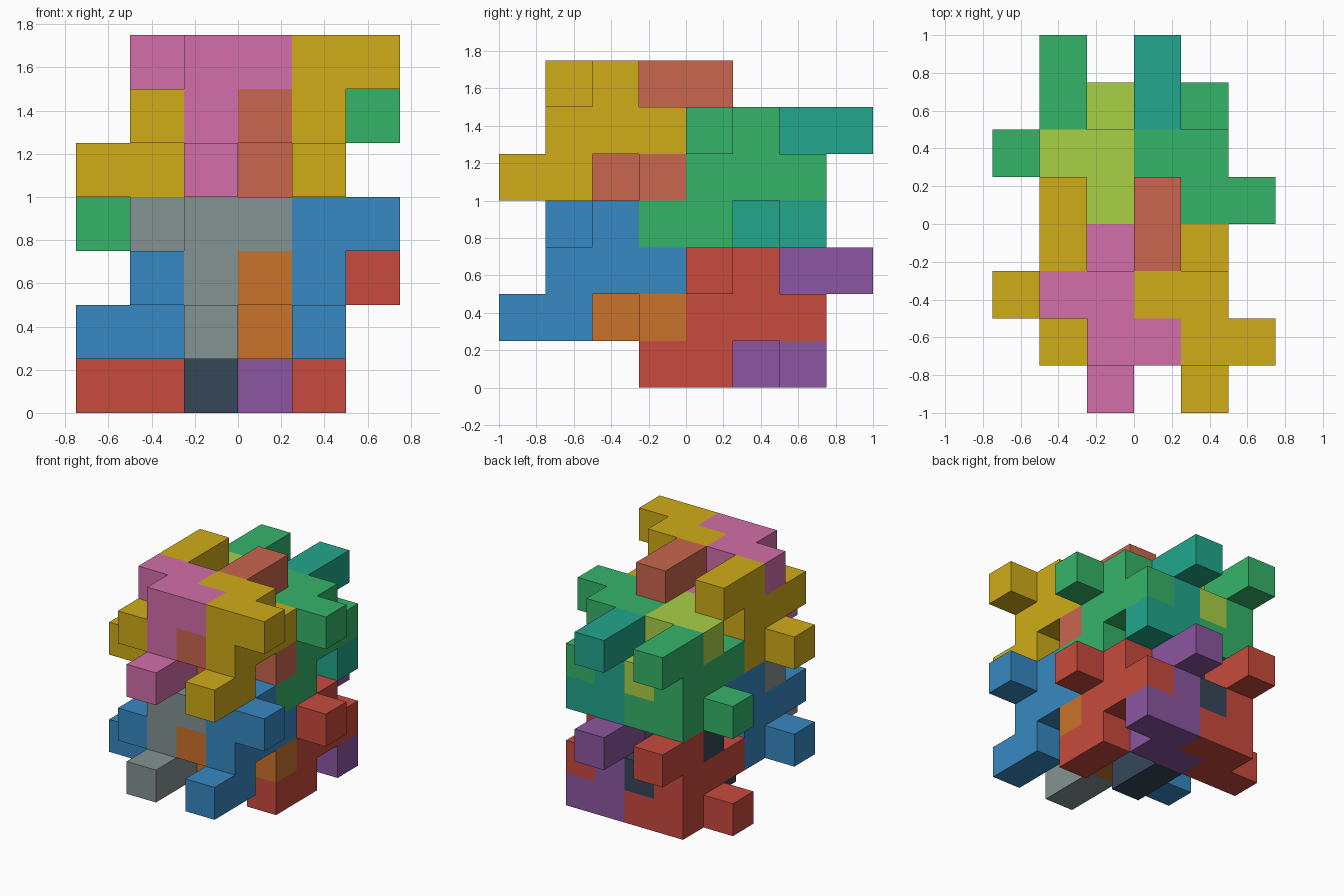
import bpy, bmesh
from mathutils import Vector

if "Cube" in bpy.data.objects:
    bpy.data.objects.remove(bpy.data.objects["Cube"])

U = 0.25  # size of one cube cell

# Nine-cell interlocking piece, in grid cells
PIECE = [(1, -4, 4), (1, -3, 4), (1, -3, 5), (1, -3, 6), (2, -3, 6),
         (1, -2, 6), (0, -2, 6), (1, -2, 5), (1, -1, 5)]
# The same piece turned half a turn about the x axis
TURNED = [(i, -4 - j, 10 - k) for i, j, k in PIECE]

COLOURS = {
    "yellow": (207, 172, 24), "pink": (211, 110, 168), "salmon": (202, 102, 78),
    "green": (53, 180, 105), "lime": (168, 208, 70), "teal": (34, 166, 140),
    "blue": (55, 136, 194), "grey": (133, 146, 147), "orange": (202, 114, 42),
    "red": (200, 74, 61), "navy": (54, 71, 89), "purple": (140, 86, 160),
}


def make_material(name, rgb):
    mat = bpy.data.materials.new(name)
    lin = [(c / 255 / 12.92) if c < 11 else ((c / 255 + 0.055) / 1.055) ** 2.4 for c in rgb]
    mat.diffuse_color = (*lin, 1)
    mat.use_nodes = True
    mat.node_tree.nodes["Principled BSDF"].inputs["Base Color"].default_value = mat.diffuse_color
    return mat


def cube_face(bm, cell, axis, side):
    """One square of a cell, facing along axis in direction side."""
    a, b = (axis + 1) % 3, (axis + 2) % 3
    loop = [(0, 0), (1, 0), (1, 1), (0, 1)]
    verts = []
    for s, t in (loop if side > 0 else loop[::-1]):
        p = Vector(cell)
        p[axis] += side > 0
        p[a] += s
        p[b] += t
        verts.append(bm.verts.new(p * U))
    bm.faces.new(verts)


def make_piece(name, cells, shift, mat):
    cells = {tuple(c + d for c, d in zip(cell, shift)) for cell in cells}
    bm = bmesh.new()
    # Outer skin only: skip squares shared by two cells
    for cell in sorted(cells):
        for axis in range(3):
            for side in (-1, 1):
                near = list(cell)
                near[axis] += side
                if tuple(near) not in cells:
                    cube_face(bm, cell, axis, side)
    bmesh.ops.remove_doubles(bm, verts=bm.verts, dist=1e-4)
    bmesh.ops.dissolve_limit(bm, angle_limit=0.01, verts=bm.verts, edges=bm.edges)
    mesh = bpy.data.meshes.new(name)
    bm.to_mesh(mesh)
    bm.free()
    mesh.materials.append(mat)
    bpy.context.collection.objects.link(bpy.data.objects.new(name, mesh))


mats = {n: make_material(n, c) for n, c in COLOURS.items()}

# Four blocks of four pieces: (label, block offset, outer, upright, turned colours)
BLOCKS = [
    ("upper_front", (0, 0, 0), "yellow", "pink", "salmon"),
    ("upper_back", (0, 3, -1), "green", "lime", "teal"),
    ("lower_front", (0, 0, -3), "blue", "grey", "orange"),
    ("lower_back", (0, 3, -4), "red", "navy", "purple"),
]
for label, (_, dy, dz), outer, upright, turned in BLOCKS:
    make_piece(label + "_right_piece", PIECE, (0, dy, dz), mats[outer])
    make_piece(label + "_inner_right_piece", TURNED, (-1, dy, dz), mats[turned])
    make_piece(label + "_inner_left_piece", PIECE, (-2, dy, dz), mats[upright])
    make_piece(label + "_left_piece", TURNED, (-3, dy, dz), mats[outer])
